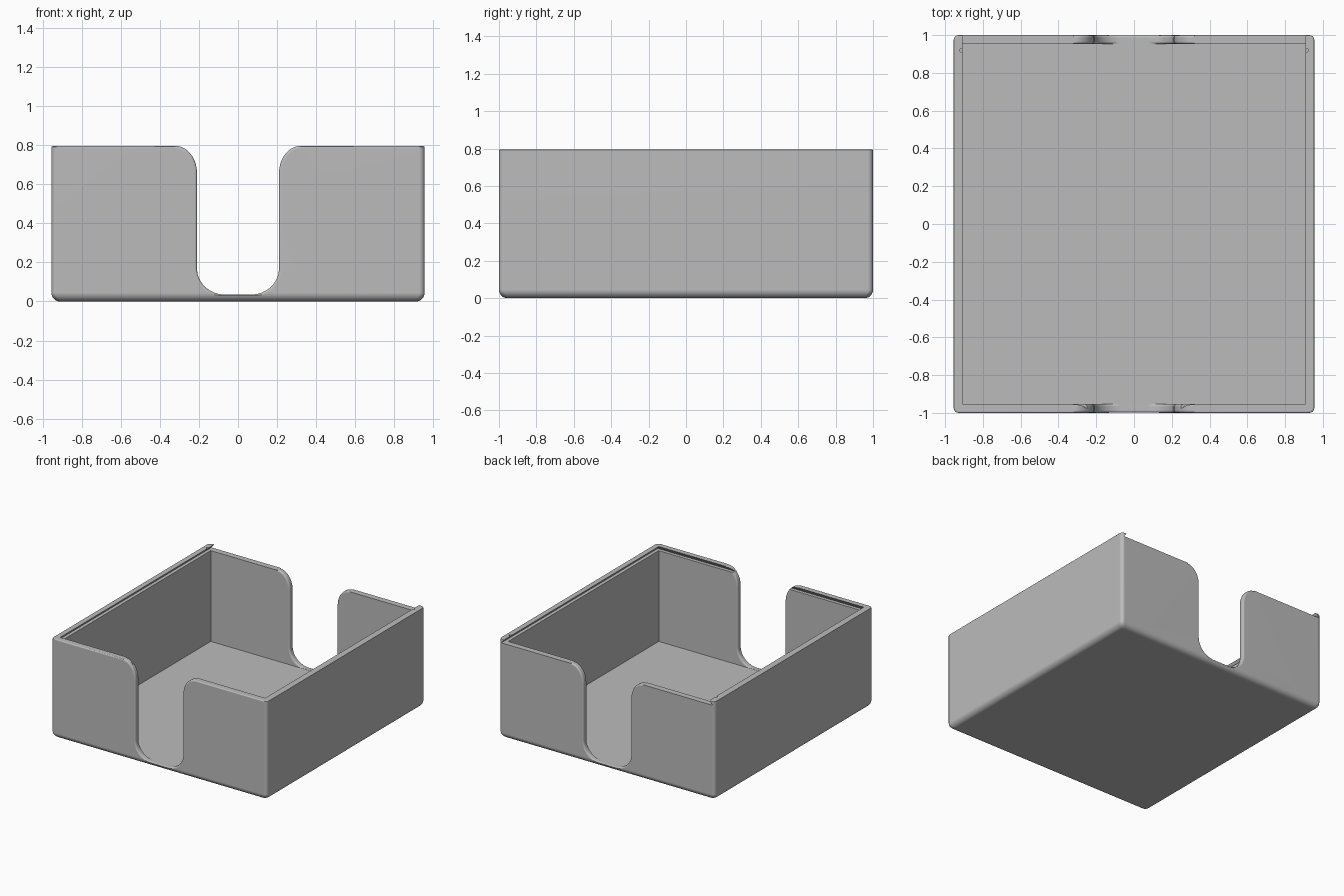
import bpy, bmesh
from math import cos, sin, pi, sqrt, hypot

if "Cube" in bpy.data.objects:
    bpy.data.objects.remove(bpy.data.objects["Cube"], do_unlink=True)

HX, HY, H = 0.955, 1.0, 0.795      # outer half sizes and height
IX, IY, FLOOR = 0.908, 0.952, 0.035  # inner half sizes and floor level
LEDGE = 0.762                      # bottom of the lid groove

mat = bpy.data.materials.new("light grey plastic")
mat.use_nodes = True
grey = (0.5, 0.5, 0.5, 1)
mat.diffuse_color = grey
mat.node_tree.nodes["Principled BSDF"].inputs["Base Color"].default_value = grey


def loft(name, rings):
    """Closed solid skinned through matching rings of points."""
    bm = bmesh.new()
    loops = [[bm.verts.new(p) for p in ring] for ring in rings]
    n = len(loops[0])
    for a, b in zip(loops, loops[1:]):
        for i in range(n):
            j = (i + 1) % n
            bm.faces.new((a[i], a[j], b[j], b[i]))
    bm.faces.new(loops[0])
    bm.faces.new(loops[-1])
    bmesh.ops.recalc_face_normals(bm, faces=bm.faces)
    mesh = bpy.data.meshes.new(name)
    bm.to_mesh(mesh)
    bm.free()
    obj = bpy.data.objects.new(name, mesh)
    bpy.context.collection.objects.link(obj)
    return obj


def rounded_rect(inset, z, r=0.028, steps=6):
    pts = []
    for q, (sx, sy) in enumerate(((1, 1), (-1, 1), (-1, -1), (1, -1))):
        for k in range(steps + 1):
            a = (q + k / steps) * pi / 2
            pts.append((sx * (HX - inset - r) + r * cos(a),
                        sy * (HY - inset - r) + r * sin(a), z))
    return pts


def rect(x, y0, y1, z):
    return [(-x, y0, z), (x, y0, z), (x, y1, z), (-x, y1, z)]


def notch_ring(y, d, top, low):
    """U-shaped opening with flared top, widened by d."""
    half = []
    steps = 14
    for k in range(steps + 1):
        a = pi / 2 * (1 + k / steps)
        nx, nz = cos(a) / 0.11, sin(a) / 0.14
        s = d / hypot(nx, nz)
        half.append((0.32 + 0.11 * cos(a) - nx * s,
                     top - 0.14 + 0.14 * sin(a) - nz * s))
    for k in range(steps + 1):
        a = -pi / 2 * k / steps
        half.append((0.07 + (0.14 + d) * cos(a),
                     max(low, 0.171 + (0.135 + d) * sin(a))))
    outline = half + [(-x, z) for x, z in reversed(half)]
    outline += [(-0.32, 0.95), (0.32, 0.95)]
    return [(x, y, z) for x, z in outline]


def notch(name, side, top, r=0.014, steps=5):
    """Cutter whose ends flare so the opening gets rounded lips."""
    rings = [notch_ring(side * (IY - 0.02), r, top, FLOOR + 0.001)]
    for k in range(steps + 1):
        t = r * k / steps
        rings.append(notch_ring(side * (IY + t), r - sqrt(r * r - (r - t) ** 2),
                                top, FLOOR + 0.001))
    for k in range(steps + 1):
        t = r * k / steps
        rings.append(notch_ring(side * (HY - r + t), r - sqrt(max(0, r * r - t * t)),
                                top, 0.024))
    rings.append(notch_ring(side * (HY + 0.03), r, top, 0.024))
    return loft(name, rings)


# Outer body: rounded bottom edge, tiny round on the rim
R, T = 0.045, 0.008
rings = []
for k in range(9):
    a = pi / 2 * k / 8
    rings.append(rounded_rect(R * (1 - sin(a)), R * (1 - cos(a))))
for k in range(4):
    a = pi / 2 * k / 3
    rings.append(rounded_rect(T * (1 - cos(a)), H - T + T * sin(a)))
tray = loft("open_tray", rings)

# Cavity, sliding lid groove open at the back, finger notches, lid catches
slope = 0.027
cutters = [
    loft("cavity_cutter", [rect(IX, -IY, IY, FLOOR), rect(IX, -IY, IY, 1)]),
    loft("lid_groove_cutter", [rect(IX + slope, -IY - slope, 1.1, LEDGE),
                               rect(IX, -IY, 1.1, H),
                               rect(IX - 0.004, -IY + 0.004, 1.1, H + 0.005)]),
    notch("front_notch_cutter", -1, H + 0.001),
    notch("back_notch_cutter", 1, LEDGE + 0.001),
]
for side in (-1, 1):
    circle = [(side * 0.913 + 0.01 * cos(k * pi / 8), 0.92 + 0.01 * sin(k * pi / 8))
              for k in range(16)]
    cutters.append(loft("catch_cutter", [[(x, y, z) for x, y in circle]
                                         for z in (LEDGE + 0.003, 0.9)]))

for cutter in cutters:
    cutter.hide_render = True
    mod = tray.modifiers.new(cutter.name, "BOOLEAN")
    mod.operation = "DIFFERENCE"
    mod.solver = "EXACT"
    mod.object = cutter

# Apply the cuts and tidy up
graph = bpy.context.evaluated_depsgraph_get()
result = bpy.data.meshes.new_from_object(tray.evaluated_get(graph))
tray.modifiers.clear()
tray.data = result
for cutter in cutters:
    bpy.data.objects.remove(cutter, do_unlink=True)
result.materials.clear()
result.materials.append(mat)
for poly in result.polygons:
    poly.material_index = 0

# Smooth rounds, crisp edges
for o in bpy.context.selected_objects:
    o.select_set(False)
tray.select_set(True)
bpy.context.view_layer.objects.active = tray
bpy.ops.object.shade_smooth_by_angle(angle=pi / 6)
weighted = tray.modifiers.new("weighted_normals", "WEIGHTED_NORMAL")
weighted.keep_sharp = True
